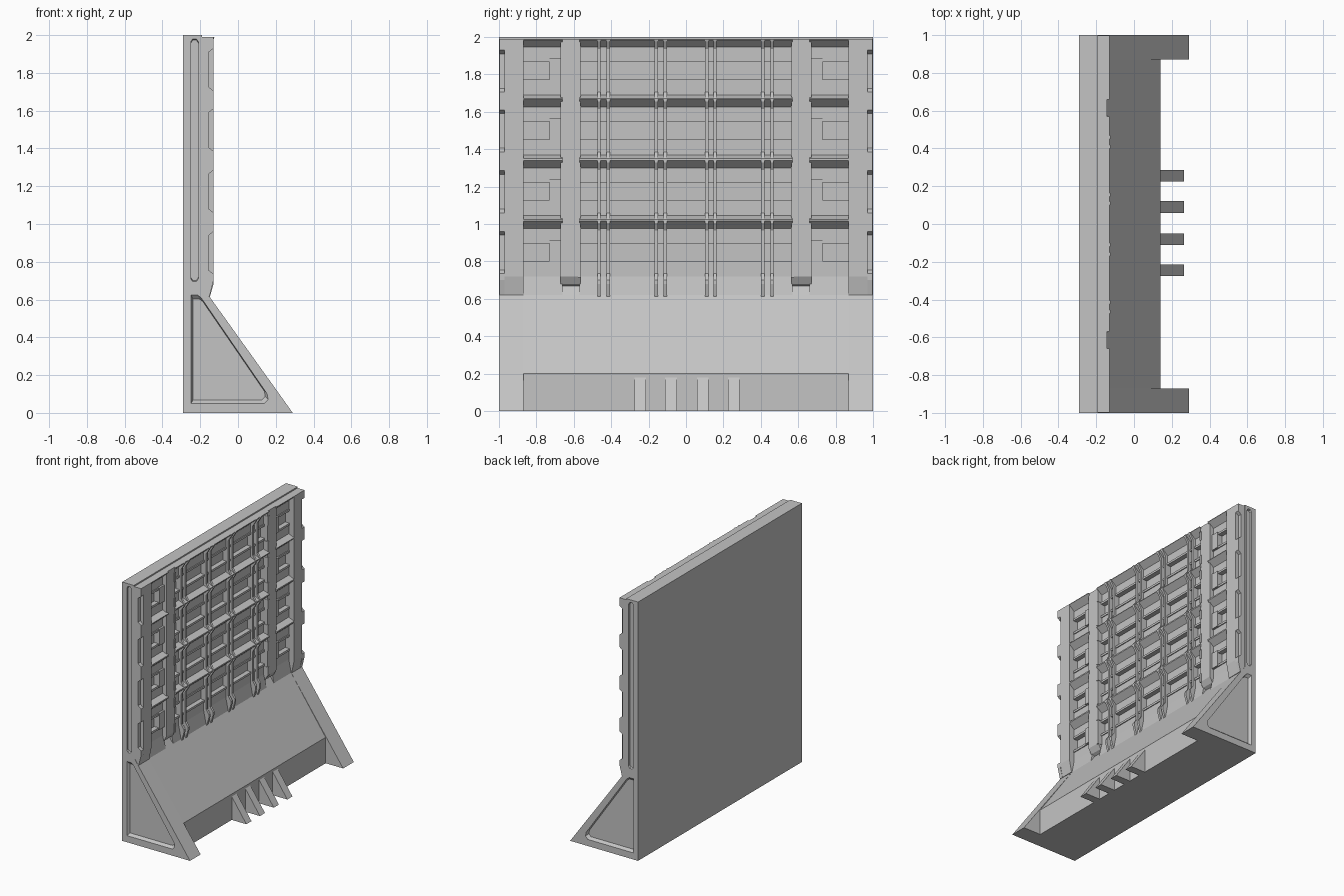
import bpy, bmesh

if "Cube" in bpy.data.objects:
    bpy.data.objects.remove(bpy.data.objects["Cube"])

concrete = bpy.data.materials.new("concrete_grey")
concrete.use_nodes = True
GREY = (0.55, 0.55, 0.55, 1)
concrete.diffuse_color = GREY
concrete.node_tree.nodes["Principled BSDF"].inputs["Base Color"].default_value = GREY


def prism(name, profile, y0, y1, taper=1.0):
    """Extrude an x-z profile from y0 to y1, scaling the y1 end by taper."""
    cx = sum(p[0] for p in profile) / len(profile)
    cz = sum(p[1] for p in profile) / len(profile)
    bm = bmesh.new()
    near = [bm.verts.new((x, y0, z)) for x, z in profile]
    far = [bm.verts.new((cx + (x - cx) * taper, y1, cz + (z - cz) * taper)) for x, z in profile]
    bm.faces.new(near)
    bm.faces.new(far[::-1])
    n = len(profile)
    for i in range(n):
        j = (i + 1) % n
        bm.faces.new((near[i], far[i], far[j], near[j]))
    bmesh.ops.recalc_face_normals(bm, faces=bm.faces)
    mesh = bpy.data.meshes.new(name)
    bm.to_mesh(mesh)
    bm.free()
    mesh.materials.append(concrete)
    obj = bpy.data.objects.new(name, mesh)
    bpy.context.collection.objects.link(obj)
    return obj


def block(name, x0, x1, z0, z1, y0, y1):
    return prism(name, [(x0, z0), (x1, z0), (x1, z1), (x0, z1)], y0, y1)


def cut(obj, cutter):
    mod = obj.modifiers.new("cut", "BOOLEAN")
    mod.operation = "DIFFERENCE"
    mod.solver = "EXACT"
    mod.object = cutter
    cutter.hide_render = True
    cutter.hide_viewport = True
    cutter.display_type = "WIRE"


BACK, DEEP, FRONT = -0.29, -0.205, -0.13
TOP = 1.99
BEAMS = [1.965, 1.645, 1.32, 0.995]      # underside height of each beam

# Main wall and sloping foot between the end buttresses
prism("wall_and_foot", [(BACK, 0), (0.14, 0), (0.14, 0.2), (-0.19, 0.67), (-0.215, 0.7),
                        (-0.215, 2), (BACK, 2)], -0.87, 0.87)
block("wall_top_edge", -0.22, -0.19, 1.96, 2, -0.87, 0.87)

# End buttresses with a recessed triangle and a tall recessed slot
END = [(BACK, 0), (0.29, 0), (-0.19, 0.67), (-0.19, 2), (BACK, 2)]
TRIANGLE = [(-0.25, 0.05), (0.14, 0.05), (0.16, 0.07), (0.155, 0.1), (-0.195, 0.61),
            (-0.215, 0.625), (-0.25, 0.625)]
SLOT = [(-0.25, 0.71), (-0.24, 0.695), (-0.22, 0.695), (-0.21, 0.71),
        (-0.21, 1.965), (-0.22, 1.98), (-0.24, 1.98), (-0.25, 1.965)]
for side, s in (("left", 1), ("right", -1)):
    end = prism(side + "_buttress", END, s * 0.87, s)
    cut(end, prism(side + "_triangle_cutter", TRIANGLE, s * 1.001, s * 0.98, 0.93))
    cut(end, prism(side + "_slot_cutter", SLOT, s * 1.001, s * 0.985, 0.99))

# Stepped relief: beams with sloping undersides and recessed bays
relief = [(-0.22, TOP), (FRONT, TOP)]
ridge = [(-0.2, TOP), (-0.125, TOP)]
for b in BEAMS:
    relief += [(FRONT, b + 0.02), (-0.175, b - 0.02), (-0.175, b - 0.085), (DEEP, b - 0.09),
               (DEEP, b - 0.2), (-0.175, b - 0.205), (-0.175, b - 0.275)]
    if b != BEAMS[-1]:
        relief.append((FRONT, b - 0.295))
    ridge += [(-0.13, b + 0.01), (-0.155, b - 0.03), (-0.155, b - 0.26), (-0.13, b - 0.295)]
relief += [(-0.155, 0.62), (-0.22, 0.62)]
ridge += [(-0.13, 0.68), (-0.15, 0.61), (-0.2, 0.61)]
for name, y0, y1 in (("center", -0.57, 0.57), ("left", 0.66, 0.88), ("right", -0.88, -0.66)):
    prism(name + "_relief_panel", relief, y0, y1)

# Paired vertical ridges that follow the beams
for y in (-0.465, -0.415, -0.16, -0.11, 0.11, 0.155, 0.41, 0.46):
    prism("vertical_ridge", ridge, y - 0.009, y + 0.009)

# Columns, notched edges, joint tabs and bay blocks
column = [(-0.22, 0.62), (-0.15, 0.62), (FRONT, 0.72), (FRONT, TOP), (-0.22, TOP)]
inner = [(-0.22, 0.65), (-0.165, 0.68), (-0.142, 0.72), (-0.142, TOP), (-0.22, TOP)]
edge = [(-0.19, 0.62), (-0.15, 0.62), (FRONT, 0.7)]
for b in reversed(BEAMS):
    edge += [(FRONT, b - 0.26), (-0.155, b - 0.24), (-0.155, b - 0.055), (FRONT, b - 0.035)]
edge += [(FRONT, TOP), (-0.19, TOP)]
for side, s in (("left", 1), ("right", -1)):
    prism(side + "_outer_column", column, s * 0.87, s * 0.97)
    prism(side + "_notched_edge", edge, s * 0.97, s * 0.998)
    prism(side + "_inner_column", inner, s * 0.565, s * 0.67)
    for b in BEAMS:
        block(side + "_bay_block", -0.21, -0.16, b - 0.205, b - 0.08, s * 0.66, s * 0.73)
        for dz in (0.05, 0.245):
            block(side + "_joint_tab", -0.2, -0.145, b - dz - 0.035, b - dz + 0.035,
                  s * 0.57, s * 0.578)
            block(side + "_joint_tab", -0.2, -0.137, b - dz - 0.035, b - dz + 0.035,
                  s * 0.562, s * 0.578)

# Horizontal rails across each bay
for b in BEAMS:
    for dz in (0.09, 0.2):
        for y0, y1 in ((-0.57, 0.57), (0.66, 0.88), (-0.88, -0.66)):
            block("bay_rail", -0.21, -0.168, b - dz - 0.008, b - dz + 0.008, y0, y1)

# Small triangular gussets on the foot
for y in (-0.245, -0.08, 0.09, 0.255):
    prism("foot_gusset", [(0.13, 0), (0.265, 0), (0.14, 0.18), (0.13, 0.18)], y - 0.031, y + 0.031)
